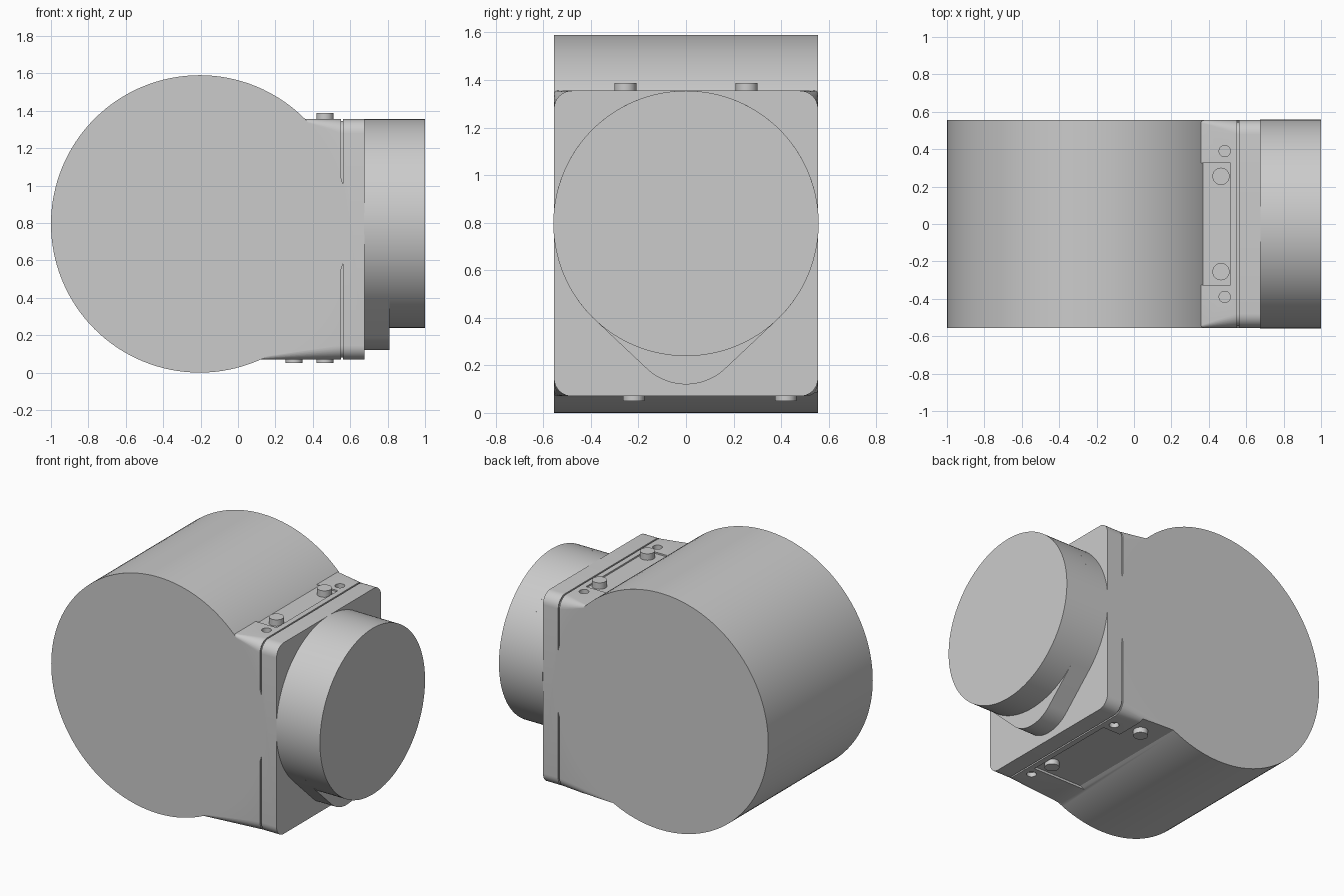
import bpy, bmesh, math
from mathutils import Matrix

if "Cube" in bpy.data.objects:
    bpy.data.objects.remove(bpy.data.objects["Cube"])

grey = bpy.data.materials.new("light_grey")
grey.diffuse_color = (0.6, 0.6, 0.6, 1)
grey.use_nodes = True
grey.node_tree.nodes["Principled BSDF"].inputs["Base Color"].default_value = grey.diffuse_color


def make(name, bm):
    bmesh.ops.recalc_face_normals(bm, faces=bm.faces)
    me = bpy.data.meshes.new(name)
    bm.to_mesh(me)
    bm.free()
    ob = bpy.data.objects.new(name, me)
    bpy.context.collection.objects.link(ob)
    me.materials.append(grey)
    return ob


def loft(name, rings):
    """Skin a list of equal-length point rings and cap both ends."""
    bm = bmesh.new()
    vs = [[bm.verts.new(p) for p in r] for r in rings]
    n = len(rings[0])
    for a, b in zip(vs, vs[1:]):
        for i in range(n):
            j = (i + 1) % n
            bm.faces.new((a[i], a[j], b[j], b[i]))
    bm.faces.new(vs[0])
    bm.faces.new(vs[-1])
    return make(name, bm)


def circle(cy, cz, r, a0, a1, n):
    """Arc points (y, z) in degrees, both ends included."""
    return [(cy + r * math.cos(math.radians(a0 + (a1 - a0) * i / n)),
             cz + r * math.sin(math.radians(a0 + (a1 - a0) * i / n))) for i in range(n + 1)]


def disc(name, x, y, z0, z1, r):
    ring = circle(x, y, r, 0, 360, 32)[:-1]
    return loft(name, [[(px, py, z) for px, py in ring] for z in (z0, z1)])


def box(name, x0, x1, y0, y1, z0, z1):
    ring = [(x0, y0), (x1, y0), (x1, y1), (x0, y1)]
    return loft(name, [[(x, y, z) for x, y in ring] for z in (z0, z1)])


def boolean(ob, other, op):
    m = ob.modifiers.new("bool", 'BOOLEAN')
    m.object, m.operation, m.solver = other, op, 'EXACT'
    bpy.context.view_layer.objects.active = ob
    bpy.ops.object.modifier_apply(modifier=m.name)
    bpy.data.objects.remove(other)


W, ZB, ZT = 0.555, 0.07, 1.355      # block half width, bottom, top


def section(x_top, x_bot, r, inset=0.0):
    """Rounded rectangle across x; top and bottom corners may sit at different x."""
    w, zb, zt = W - inset, ZB + inset, ZT - inset
    pts = []
    for sy, sz, a in ((1, 1, 0), (-1, 1, 90), (-1, -1, 180), (1, -1, 270)):
        cz = zt - r if sz > 0 else zb + r
        x = x_top if sz > 0 else x_bot
        pts += [(x, y, z) for y, z in circle(sy * (w - r), cz, r, a, a + 90, 8)]
    return pts


# Mounting block with tapering corner rounding, seam groove and front plate
body = loft("body", [
    section(0.0, 0.0, 0.012), section(0.355, 0.12, 0.012),
    section(0.552, 0.552, 0.075), section(0.552, 0.552, 0.065, 0.01),
    section(0.562, 0.562, 0.065, 0.01), section(0.562, 0.562, 0.075),
    section(0.675, 0.675, 0.075)])

# Shallow recesses and screw holes, top and bottom
cuts = [box("cut", -0.1, 0.515, -0.325, 0.325, ZT - 0.01, 1.5),
        box("cut", -0.1, 0.515, -0.325, 0.325, -0.1, ZB + 0.015),
        box("cut", -0.1, 0.385, 0.3, 0.7, -0.1, ZB + 0.015)]
for s in (-1, 1):
    cuts.append(disc("cut", 0.485, s * 0.39, ZT - 0.03, 1.5, 0.03))
    cuts.append(disc("cut", 0.485, s * 0.39, -0.1, ZB + 0.03, 0.03))
for c in cuts:
    boolean(body, c, 'DIFFERENCE')

# Large drum lying across the model, merged with the block
ring = circle(-0.205, 0.795, 0.795, 0, 360, 128)[:-1]
drum = loft("drum", [[(x, y, z) for x, z in ring] for y in (-W, W)])
boolean(body, drum, 'UNION')

# Round front barrel, and its teardrop base (two arcs joined by tangents)
R, r, zc, zs = 0.558, 0.24, 0.797, 0.36
t = math.degrees(math.asin((R - r) / (zc - zs)))
tear = circle(0, zc, R, -t, 180 + t, 100) + circle(0, zs, r, 180 + t, 360 - t, 32)
base = loft("barrel_base", [[(x, y, z) for y, z in tear] for x in (0.675, 0.81)])
ring = circle(0, zc, R, 0, 360, 128)[:-1]
barrel = loft("barrel", [[(x, y, z) for y, z in ring] for x in (0.81, 1.0)])

# Stud heads
parts = [body, base, barrel]
for y in (-0.255, 0.255):
    parts.append(disc("top_stud", 0.465, y, ZT - 0.01, 1.388, 0.046))
for x, y in ((0.465, -0.22), (0.3, 0.42)):
    parts.append(disc("bottom_stud", x, y, 0.05, ZB + 0.015, 0.045))

bpy.ops.object.select_all(action='DESELECT')
for p in parts:
    p.select_set(True)
bpy.context.view_layer.objects.active = body
bpy.ops.object.shade_smooth_by_angle(angle=math.radians(25))
